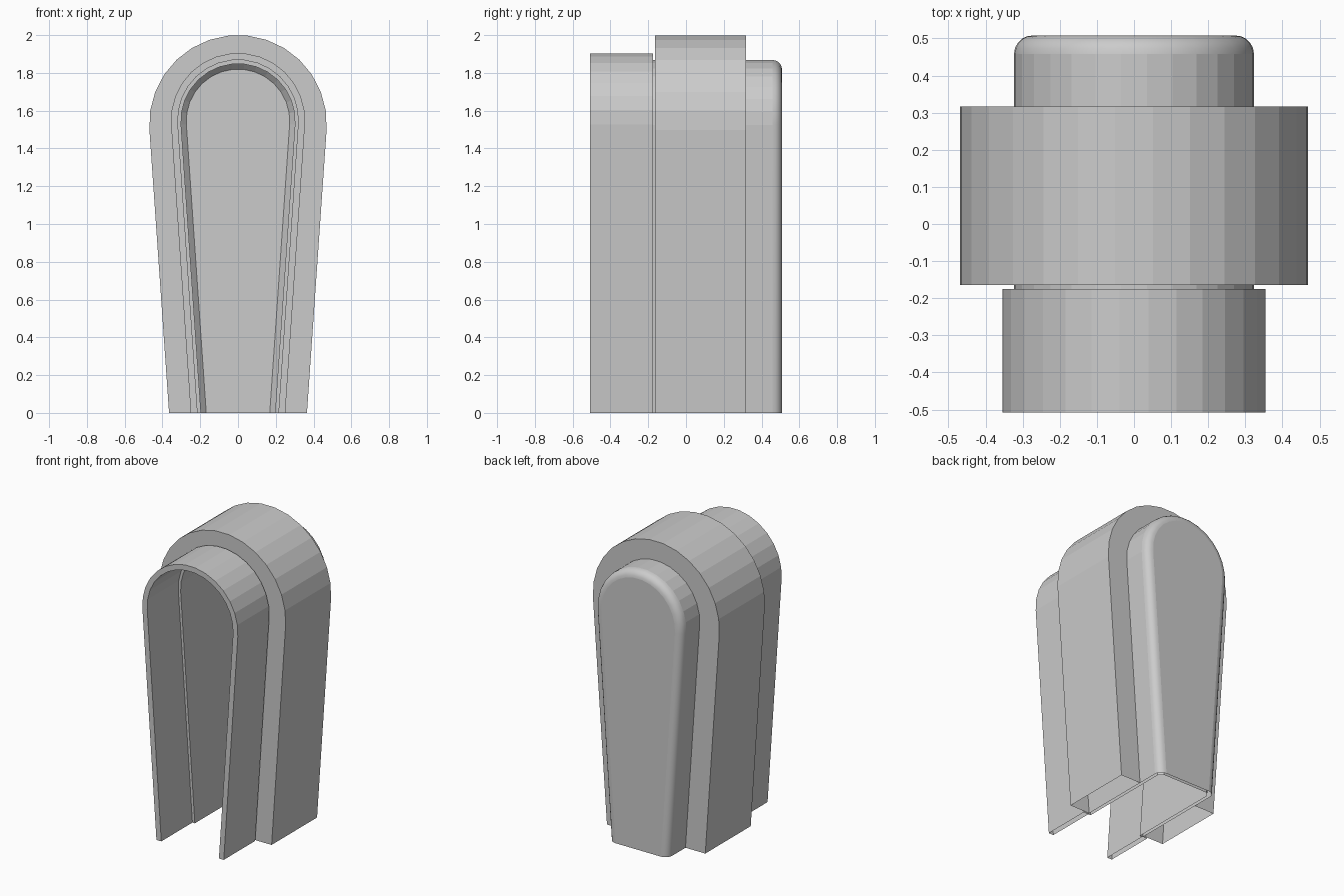
import bpy, bmesh, math

if "Cube" in bpy.data.objects:
    bpy.data.objects.remove(bpy.data.objects["Cube"])

ARC_SEGMENTS = 15


def arch(half_base, radius, top, inset=0.0):
    """Points (x, z) of a keyhole arch: tapered legs and a round top, open at the floor."""
    zc = top - radius
    lean = math.atan2(radius - half_base, zc)
    r, b = radius - inset, half_base - inset
    pts = [(b, 0.0)]
    for i in range(ARC_SEGMENTS + 1):
        a = -lean + (math.pi + 2 * lean) * i / ARC_SEGMENTS
        pts.append((r * math.cos(a), zc + r * math.sin(a)))
    pts.append((-b, 0.0))
    return pts


def loft(name, sections, cyclic=False, caps=(), smooth=()):
    """Skin a list of (points, y) sections; caps are filled, smooth strips are shaded smooth."""
    bm = bmesh.new()
    loops = [[bm.verts.new((x, y, z)) for x, z in pts] for pts, y in sections]
    strips = len(loops) if cyclic else len(loops) - 1
    for s in range(strips):
        a, b = loops[s], loops[(s + 1) % len(loops)]
        for i in range(len(a) - 1):
            f = bm.faces.new((a[i], a[i + 1], b[i + 1], b[i]))
            f.smooth = s in smooth
    for c in caps:
        bm.faces.new(loops[c])
    bmesh.ops.recalc_face_normals(bm, faces=bm.faces)
    mesh = bpy.data.meshes.new(name)
    bm.to_mesh(mesh)
    bm.free()
    obj = bpy.data.objects.new(name, mesh)
    bpy.context.collection.objects.link(obj)
    return obj


# Thin front arch band
F = (0.25, 0.355, 1.905)
outer, inner = arch(*F), arch(*F, 0.036)
loft("front_arch", [(outer, -0.508), (outer, -0.175), (inner, -0.175), (inner, -0.508)],
     cyclic=True)

# Back housing: hollow shell, open at front and floor, with a rounded back edge
B = (0.218, 0.324, 1.87)
WALL, FILLET, STEPS, BACK = 0.022, 0.05, 5, 0.508
sections = [(arch(*B, FILLET), BACK - WALL),
            (arch(*B, WALL), BACK - FILLET),
            (arch(*B, WALL), -0.178),
            (arch(*B), -0.178)]
for i in range(STEPS + 1):
    t = math.pi / 2 * i / STEPS
    sections.append((arch(*B, FILLET * (1 - math.cos(t))),
                     BACK - FILLET + FILLET * math.sin(t)))
loft("back_housing", sections, caps=(0, len(sections) - 1),
     smooth=range(4, 4 + STEPS))

# Wide middle collar: hollow, front and back faces reach in to the housing
M = (0.365, 0.47, 2.0)
outer, inner = arch(*M), arch(*B)
loft("middle_collar", [(inner, -0.165), (outer, -0.165), (outer, 0.317), (inner, 0.317)])
